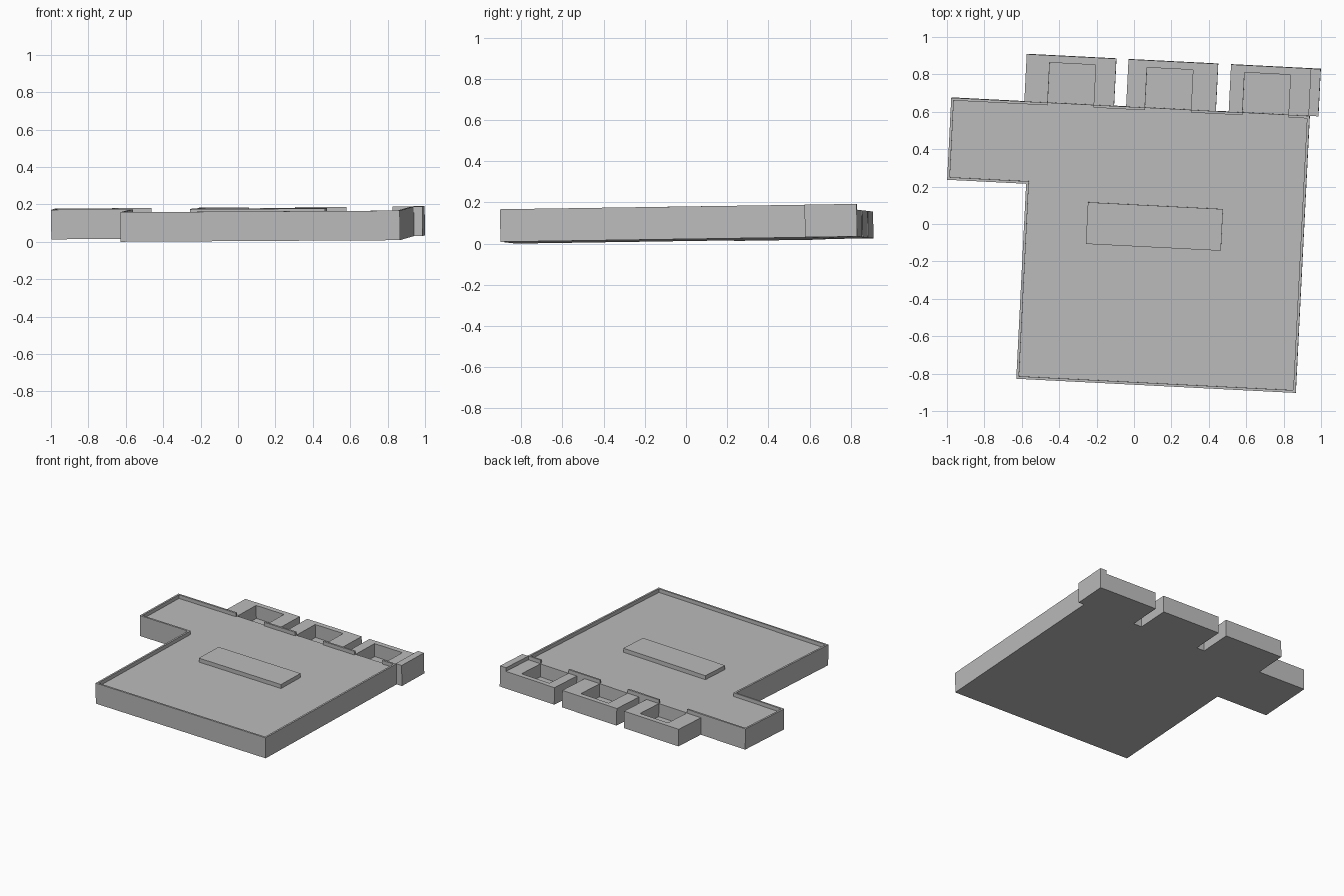
import bpy
import bmesh
from mathutils import Matrix

cube = bpy.data.objects.get("Cube")
if cube:
    bpy.data.objects.remove(cube, do_unlink=True)

# One plain grey for the whole model
grey = bpy.data.materials.new("plain grey")
grey.use_nodes = True
COLOUR = (0.5, 0.5, 0.5, 1)
grey.diffuse_color = COLOUR
grey.node_tree.nodes["Principled BSDF"].inputs["Base Color"].default_value = COLOUR

# The whole building is turned and slightly tilted on its site
PLACE = (Matrix.Translation((0, 0, 0.016))
         @ Matrix.Rotation(-0.0065, 4, 'Y')
         @ Matrix.Rotation(0.0145, 4, 'X')
         @ Matrix.Rotation(-0.0506, 4, 'Z'))

FLOOR, TOP, WALL = 0.13, 0.158, 0.014
LEFT, RIGHT, FRONT, BACK = -0.586, 0.91, -0.856, 0.627
WING_END, WING_FRONT = -1.009, 0.188
REAR = 0.88


def prism(name, outline, z0, z1):
    """Extrude a flat outline between two heights."""
    bm = bmesh.new()
    base = bm.faces.new([bm.verts.new((x, y, z0)) for x, y in outline])
    new = bmesh.ops.extrude_face_region(bm, geom=[base])["geom"]
    bmesh.ops.translate(bm, vec=(0, 0, z1 - z0),
                        verts=[g for g in new if isinstance(g, bmesh.types.BMVert)])
    bmesh.ops.recalc_face_normals(bm, faces=bm.faces)
    mesh = bpy.data.meshes.new(name)
    bm.to_mesh(mesh)
    bm.free()
    mesh.materials.append(grey)
    ob = bpy.data.objects.new(name, mesh)
    bpy.context.collection.objects.link(ob)
    return ob


def box(name, x0, x1, y0, y1, z0, z1):
    return prism(name, [(x0, y0), (x1, y0), (x1, y1), (x0, y1)], z0, z1)


def cut(ob, *cutters):
    """Subtract the cutters, bake the result and discard them."""
    for cutter in cutters:
        cutter.hide_render = True
        mod = ob.modifiers.new("cut", 'BOOLEAN')
        mod.operation = 'DIFFERENCE'
        mod.solver = 'EXACT'
        mod.object = cutter
    bpy.context.view_layer.update()
    deps = bpy.context.evaluated_depsgraph_get()
    mesh = bpy.data.meshes.new_from_object(ob.evaluated_get(deps))
    ob.modifiers.clear()
    ob.data = mesh
    for cutter in cutters:
        bpy.data.objects.remove(cutter, do_unlink=True)


def l_outline(t):
    """L-shaped plan, inset by t."""
    return [(LEFT + t, FRONT + t), (RIGHT - t, FRONT + t),
            (RIGHT - t, BACK - t), (WING_END + t, BACK - t),
            (WING_END + t, WING_FRONT + t), (LEFT + t, WING_FRONT + t)]


# Left edge, hole left edge, for each rear bay
BAYS = [(-0.618, -0.493), (-0.073, 0.028), (0.476, 0.55)]
BAY_WIDTH, HOLE_WIDTH = 0.48, 0.246

# Main block with sunken roof and openings in the back parapet
parts = []
main = prism("main_block", l_outline(0), 0, TOP)
cutters = [prism("roof_cutter", l_outline(WALL), FLOOR, TOP + 0.1)]
for _, hole in BAYS:
    cutters.append(box("opening_cutter", hole, hole + HOLE_WIDTH,
                       BACK - 2 * WALL, BACK + WALL, FLOOR, TOP + 0.05))
cut(main, *cutters)
parts.append(main)

# Rear bays with open wells against the back wall
for i, (x, hole) in enumerate(BAYS):
    bay = box(f"rear_bay_{i + 1}", x, x + BAY_WIDTH, BACK, REAR, 0, FLOOR)
    cut(bay, box("well_cutter", hole, hole + HOLE_WIDTH,
                 BACK - 0.05, REAR - 0.039, 0.03, FLOOR + 0.1))
    parts.append(bay)

# Raised end wall on the last bay
end = BAYS[-1][0] + BAY_WIDTH
parts.append(box("end_wall", end - 0.053, end, BACK, REAR, 0, TOP))

# Raised slab on the roof
parts.append(box("roof_slab", -0.251, 0.472, -0.117, 0.106, FLOOR, FLOOR + 0.031))

for ob in parts:
    ob.data.transform(PLACE)
    ob.data.update()
